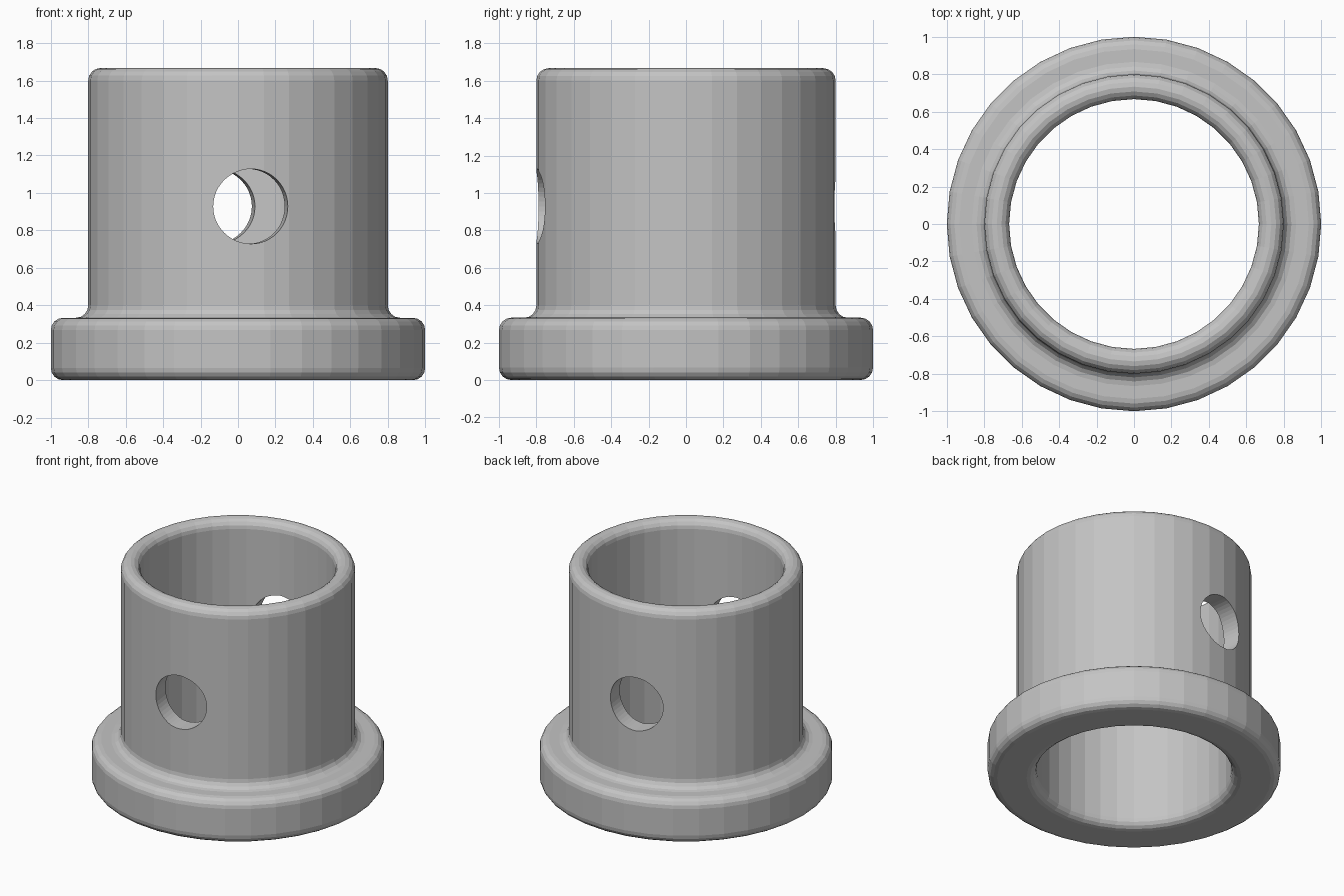
import bpy, bmesh, math
from mathutils import Vector, Matrix

cube = bpy.data.objects.get("Cube")
if cube:
    bpy.data.objects.remove(cube, do_unlink=True)

SIDES = 36
BORE, BODY, FLANGE = 0.667, 0.8, 1.0
STEP, TOP, ROUND = 0.333, 1.667, 0.066

gray = bpy.data.materials.new("plain gray")
gray.use_nodes = True
color = (0.55, 0.55, 0.55, 1)
gray.diffuse_color = color
gray.node_tree.nodes["Principled BSDF"].inputs["Base Color"].default_value = color


def arc(r, z, start, end, steps=4):
    """Quarter round about (r, z), angles in degrees."""
    angles = [math.radians(start + (end - start) * i / steps) for i in range(steps + 1)]
    return [(r + ROUND * math.cos(a), z + ROUND * math.sin(a)) for a in angles]


def make_object(name, bm):
    bmesh.ops.recalc_face_normals(bm, faces=bm.faces)
    mesh = bpy.data.meshes.new(name)
    bm.to_mesh(mesh)
    bm.free()
    mesh.materials.append(gray)
    obj = bpy.data.objects.new(name, mesh)
    bpy.context.collection.objects.link(obj)
    return obj


# Flanged sleeve: closed rounded section turned around z
section = (
    arc(BORE + ROUND, ROUND, 180, 270)
    + arc(FLANGE - ROUND, ROUND, 270, 360)
    + arc(FLANGE - ROUND, STEP - ROUND, 0, 90)
    + arc(BODY + ROUND, STEP + ROUND, 270, 180)
    + arc(BODY - ROUND, TOP - ROUND, 0, 90)
    + arc(BORE + ROUND, TOP - ROUND, 90, 180)
)
bm = bmesh.new()
rings = []
for i in range(SIDES):
    a = math.tau * i / SIDES
    rings.append([bm.verts.new((r * math.cos(a), r * math.sin(a), z)) for r, z in section])
for i, ring in enumerate(rings):
    after = rings[(i + 1) % SIDES]
    for j in range(len(section)):
        k = (j + 1) % len(section)
        bm.faces.new((ring[j], after[j], after[k], ring[k]))
sleeve = make_object("flanged_sleeve", bm)

# Slightly slanted cross hole through both walls
front, back = Vector((0.07, -0.797, 0.928)), Vector((-0.127, 0.79, 0.928))
axis = back - front
bm = bmesh.new()
turn = axis.to_track_quat("Z", "Y").to_matrix().to_4x4()
bmesh.ops.create_cone(bm, cap_ends=True, segments=48, radius1=0.2, radius2=0.2, depth=3,
                      matrix=Matrix.Translation((front + back) / 2) @ turn)
cutter = make_object("cross_hole_cutter", bm)
cutter.hide_render = True

cut = sleeve.modifiers.new("cross hole", "BOOLEAN")
cut.operation = "DIFFERENCE"
cut.solver = "EXACT"
cut.object = cutter
bpy.context.view_layer.objects.active = sleeve
sleeve.select_set(True)
bpy.ops.object.modifier_apply(modifier=cut.name)
bpy.data.objects.remove(cutter, do_unlink=True)
